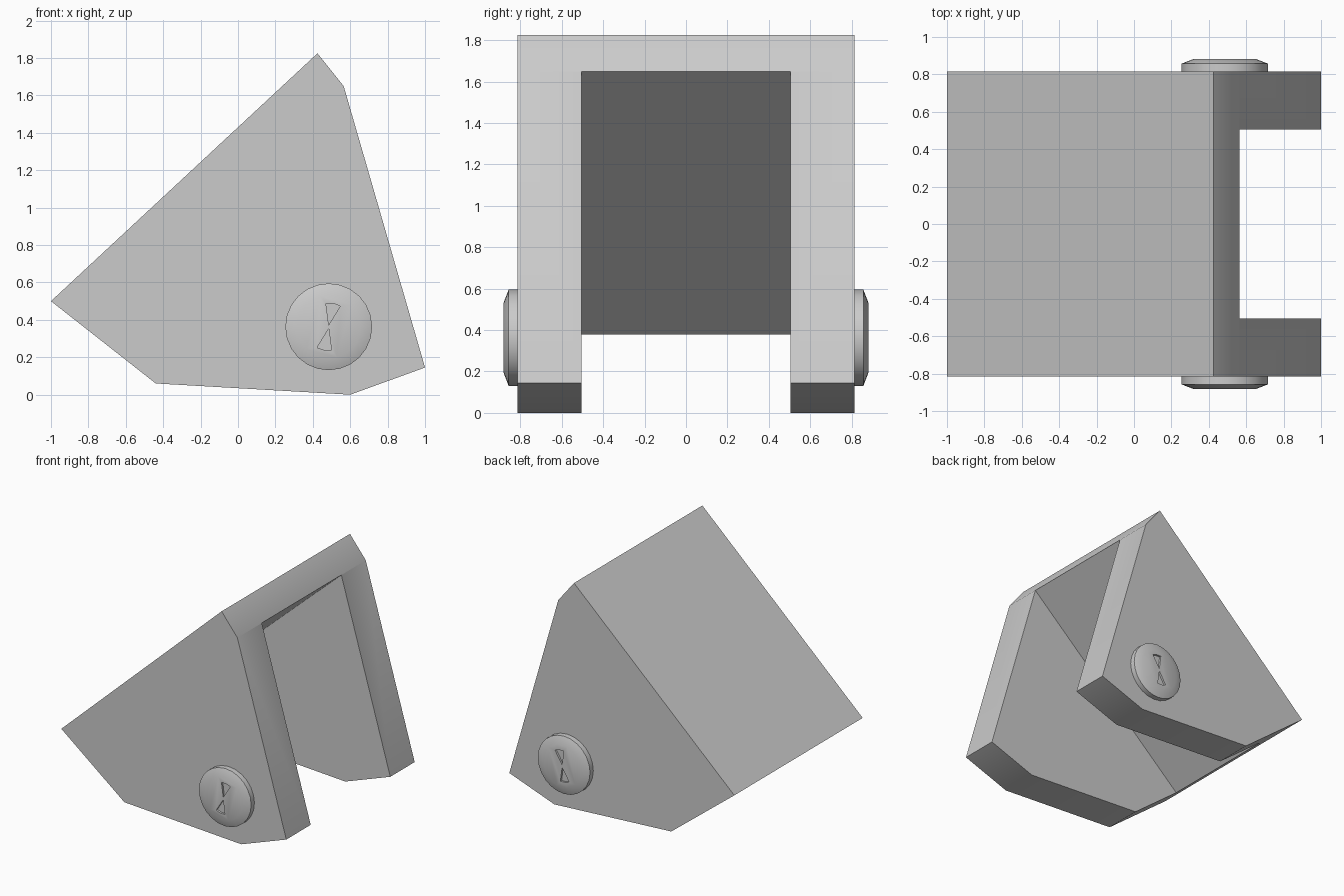
import bpy, bmesh
from math import radians, sin, cos, pi
from mathutils import Vector

cube = bpy.data.objects.get("Cube")
if cube:
    bpy.data.objects.remove(cube, do_unlink=True)

GREY = (0.6, 0.6, 0.6, 1)
metal = bpy.data.materials.new("plain_grey")
metal.use_nodes = True
metal.diffuse_color = GREY
metal.node_tree.nodes["Principled BSDF"].inputs["Base Color"].default_value = GREY


def make_object(name, bm):
    bmesh.ops.recalc_face_normals(bm, faces=bm.faces)
    mesh = bpy.data.meshes.new(name)
    bm.to_mesh(mesh)
    bm.free()
    mesh.materials.append(metal)
    obj = bpy.data.objects.new(name, mesh)
    bpy.context.collection.objects.link(obj)
    return obj


def prism(name, profiles, y0, y1):
    """Extrude closed x-z outlines from y0 to y1."""
    bm = bmesh.new()
    for profile in profiles:
        face = bm.faces.new([bm.verts.new((x, y0, z)) for x, z in profile])
        ext = bmesh.ops.extrude_face_region(bm, geom=[face])["geom"]
        verts = [v for v in ext if isinstance(v, bmesh.types.BMVert)]
        bmesh.ops.translate(bm, verts=verts, vec=(0, y1 - y0, 0))
    return make_object(name, bm)


def cut(obj, cutter):
    mod = obj.modifiers.new("cut", "BOOLEAN")
    mod.operation, mod.solver, mod.object = "DIFFERENCE", "EXACT", cutter
    bpy.context.view_layer.objects.active = obj
    bpy.ops.object.modifier_apply(modifier=mod.name)
    bpy.data.objects.remove(cutter, do_unlink=True)


def smooth(obj):
    bpy.ops.object.select_all(action="DESELECT")
    obj.select_set(True)
    bpy.context.view_layer.objects.active = obj
    bpy.ops.object.shade_smooth_by_angle(angle=radians(30))


# Bracket: two side plates joined by a sloping slab
outline = [(-1, 0.5), (-0.44, 0.06), (0.6, 0), (1, 0.145), (0.565, 1.65), (0.425, 1.825)]
bracket = prism("bracket", [outline], -0.815, 0.815)

# Opening between the plates, its upper side follows the slab
lip, heel = Vector((0.565, 1.65)), Vector((-0.847, 0.38))
run = (lip - heel) * 0.3
opening = [lip + run, heel - run, (-1.2, -1), (2, -1), (2, 1.8)]
cut(bracket, prism("opening_cutter", [opening], -0.505, 0.505))
smooth(bracket)

# Bolt heads with a bow-tie recess
CX, CZ = 0.485, 0.363
SIDES = 24


def bolt_head(name, side):
    bm = bmesh.new()
    rings = []
    for radius, y in [(0.232, 0.8), (0.232, 0.857), (0.17, 0.881)]:
        rings.append([bm.verts.new((CX + radius * cos(2 * pi * i / SIDES), side * y,
                                    CZ + radius * sin(2 * pi * i / SIDES)))
                      for i in range(SIDES)])
    for a, b in zip(rings, rings[1:]):
        for i in range(SIDES):
            j = (i + 1) % SIDES
            bm.faces.new((a[i], a[j], b[j], b[i]))
    bm.faces.new(rings[0])
    bm.faces.new(rings[-1])
    head = make_object(name, bm)
    upper = [(CX, CZ + 0.01), (0.547, 0.474), (0.51, 0.487), (0.47, 0.488)]
    lower = [(2 * CX - x, 2 * CZ - z) for x, z in upper]
    cut(head, prism("slot_cutter", [upper, lower], side * 0.865, side * 0.95))
    smooth(head)


bolt_head("front_bolt_head", -1)
bolt_head("back_bolt_head", 1)
